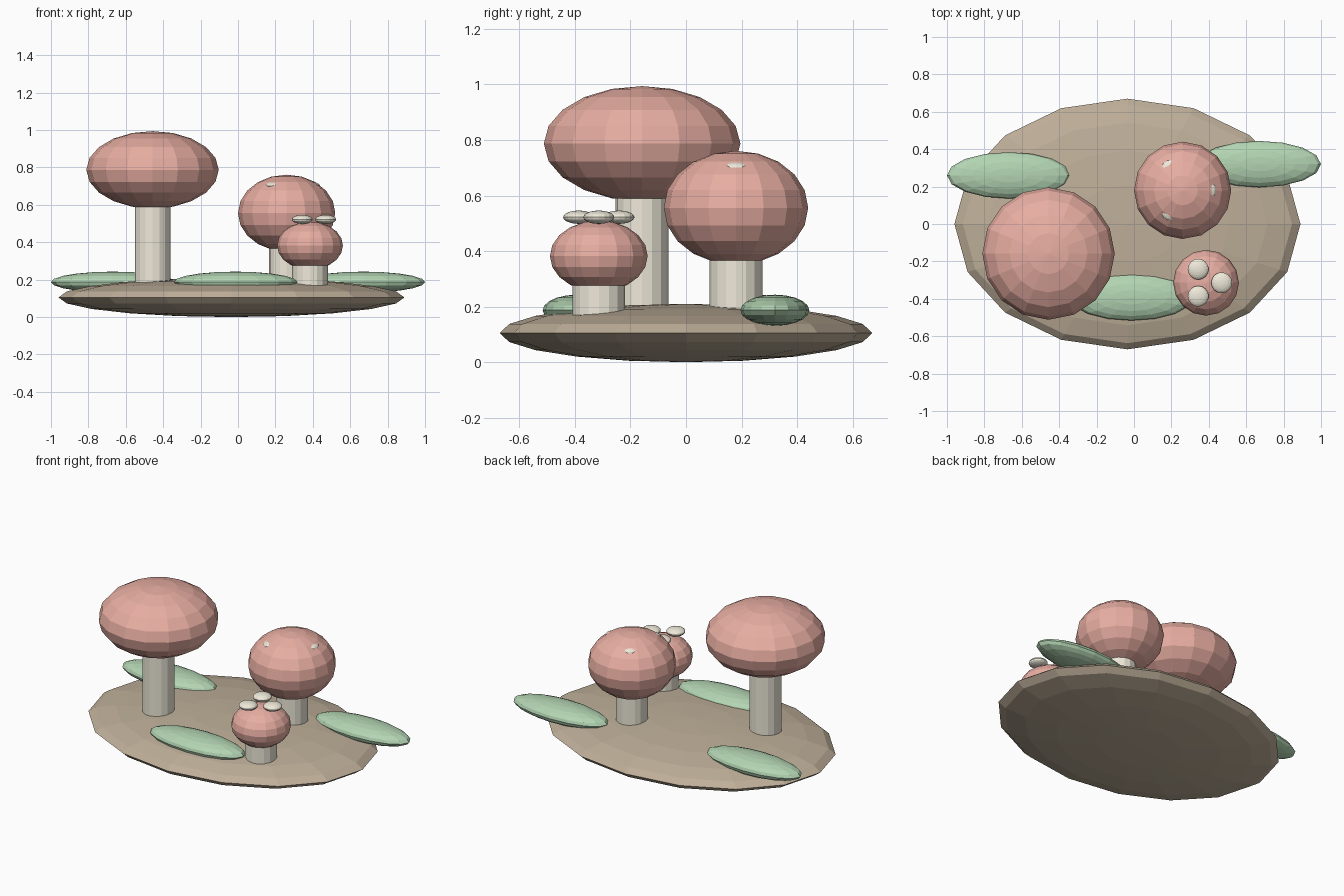
import bpy
from math import cos, sin, radians

if "Cube" in bpy.data.objects:
    bpy.data.objects.remove(bpy.data.objects["Cube"])


def material(name, rgb):
    m = bpy.data.materials.new(name)
    m.diffuse_color = (*rgb, 1)
    m.use_nodes = True
    m.node_tree.nodes["Principled BSDF"].inputs["Base Color"].default_value = m.diffuse_color
    return m


soil = material("soil", (0.52, 0.43, 0.32))
red = material("red", (0.80, 0.42, 0.36))
cream = material("cream", (0.86, 0.82, 0.70))
green = material("green", (0.45, 0.66, 0.45))


def ellipsoid(name, center, radii, mat):
    bpy.ops.mesh.primitive_uv_sphere_add(segments=16, ring_count=10, radius=1, location=center)
    ob = bpy.context.object
    ob.name = name
    ob.scale = radii
    bpy.ops.object.transform_apply(location=False, rotation=False, scale=True)
    ob.data.materials.append(mat)
    return ob


def stem(name, x, y, bottom, top):
    bpy.ops.mesh.primitive_cylinder_add(vertices=16, radius=0.095, depth=top - bottom,
                                        location=(x, y, (bottom + top) / 2))
    ob = bpy.context.object
    ob.name = name
    ob.data.materials.append(cream)


# Mound of earth
ellipsoid("ground_mound", (-0.035, 0, 0.105), (0.925, 0.67, 0.105), soil)

# Mushrooms: name, x, y, cap centre height, cap radius, cap half height, spot height
mushrooms = [
    ("large", -0.457, -0.158, 0.787, 0.354, 0.207, 0.925),
    ("medium", 0.26, 0.18, 0.556, 0.26, 0.205, 0.70),
    ("small", 0.385, -0.314, 0.382, 0.176, 0.128, 0.522),
]
for name, x, y, z, r, h, spot_z in mushrooms:
    stem(name + "_stem", x, y, 0.12, z - h + 0.05)
    ellipsoid(name + "_cap", (x, y, z), (r, r, h), red)
    # Three spots around each cap
    for i in range(3):
        a = radians(120 * i)
        d = 0.475 * r
        ellipsoid(f"{name}_spot_{i + 1}", (x + d * cos(a), y + d * sin(a), spot_z),
                  (0.056, 0.056, 0.024), cream)

# Leaves lying around the mound
for i, (x, y) in enumerate([(-0.67, 0.26), (-0.014, -0.392), (0.67, 0.32)]):
    ellipsoid(f"leaf_{i + 1}", (x, y, 0.187), (0.33, 0.124, 0.056), green)
